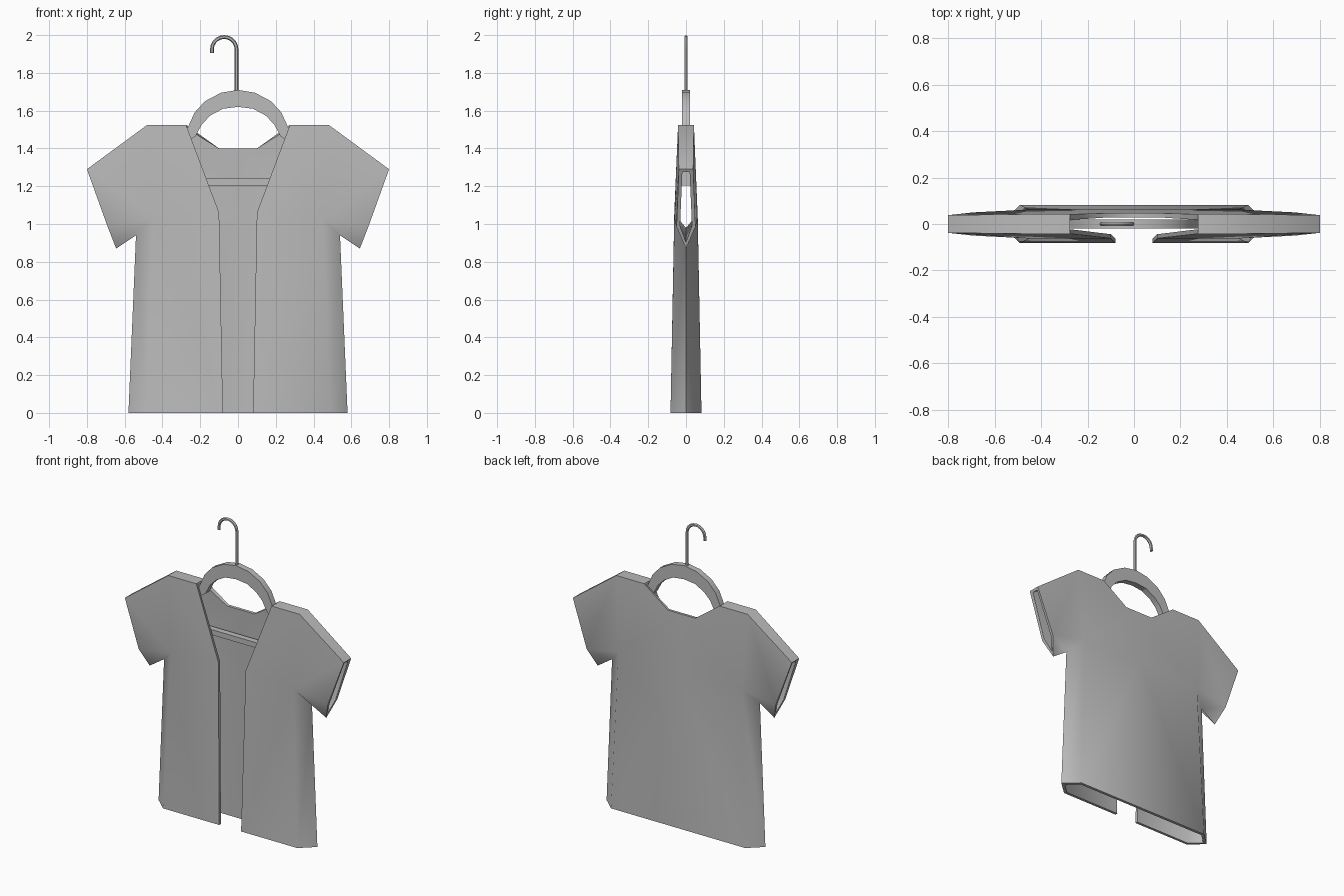
import bpy, bmesh, math

cube = bpy.data.objects.get("Cube")
if cube:
    bpy.data.objects.remove(cube)

grey = bpy.data.materials.new("plain_grey")
grey.use_nodes = True
GREY = (0.5, 0.5, 0.5, 1)
grey.diffuse_color = GREY
grey.node_tree.nodes["Principled BSDF"].inputs["Base Color"].default_value = GREY


def finish(obj, angle):
    """Apply modifiers, colour and shade one part."""
    bpy.ops.object.select_all(action='DESELECT')
    obj.select_set(True)
    bpy.context.view_layer.objects.active = obj
    bpy.ops.object.convert(target='MESH')
    obj.data.materials.clear()
    obj.data.materials.append(grey)
    bpy.ops.object.shade_smooth_by_angle(angle=math.radians(angle))


def make_half(name, bm):
    """Turn a right-hand half into a mirrored object."""
    mesh = bpy.data.meshes.new(name)
    bm.to_mesh(mesh)
    bm.free()
    obj = bpy.data.objects.new(name, mesh)
    bpy.context.collection.objects.link(obj)
    mirror = obj.modifiers.new("mirror", 'MIRROR')
    mirror.merge_threshold = 0.001
    return obj


# Shirt outline: name -> (x, z, half depth)
shared = {
    "hem": (0.49, 0, 0.082), "chest": (0.45, 1.03, 0.062),
    "cuff": (0.69, 0.985, 0.05), "neck": (0.275, 1.525, 0.042),
    "shoulder": (0.48, 1.525, 0.042), "cuff_top": (0.80, 1.29, 0.038),
}
seam = {"hem_side": (0.58, 0), "armpit": (0.54, 0.94), "cuff_tip": (0.645, 0.87)}
front_only = {"open_low": (0.08, 0, 0.082), "open_mid": (0.10, 1.06, 0.062)}
back_only = {"mid_low": (0, 0, 0.082), "mid": (0, 1.04, 0.062),
             "collar_mid": (0, 1.40, 0.047), "collar": (0.10, 1.40, 0.047)}

both_faces = ["hem hem_side armpit chest", "chest armpit cuff_tip cuff",
              "chest cuff cuff_top shoulder"]
front_faces = ["open_low hem chest open_mid", "open_mid chest shoulder neck"]
back_faces = ["mid_low hem chest mid", "mid chest collar collar_mid",
              "chest shoulder neck collar"]

# Shirt shell
bm = bmesh.new()
edge = {k: bm.verts.new((x, 0, z)) for k, (x, z) in seam.items()}
sides = []
for sign, extra, faces in ((-1, front_only, front_faces), (1, back_only, back_faces)):
    v = {k: bm.verts.new((x, sign * d, z))
         for k, (x, z, d) in {**shared, **extra}.items()}
    v.update(edge)
    sides.append(v)
    for names in both_faces + faces:
        ring = [v[n] for n in names.split()]
        bm.faces.new(ring if sign < 0 else ring[::-1])
front, back = sides
for a, b in (("neck", "shoulder"), ("shoulder", "cuff_top")):
    bm.faces.new((front[a], front[b], back[b], back[a]))
shirt = make_half("shirt", bm)
shell = shirt.modifiers.new("cloth", 'SOLIDIFY')
shell.thickness = 0.018
shell.offset = -1
shell.use_even_offset = True
finish(shirt, 60)

# Hanger frame: arched neck, sloping arms and lower bar
outer = [(0, 1.71), (0.09, 1.695), (0.175, 1.65), (0.23, 1.59), (0.275, 1.49),
         (0.52, 1.33), (0.52, 1.205), (0, 1.205)]
inner = [(0, 1.62), (0.08, 1.61), (0.145, 1.575), (0.19, 1.53), (0.225, 1.465),
         (0.46, 1.30), (0.46, 1.24), (0, 1.24)]
bm = bmesh.new()
rows = [[bm.verts.new((x, y, z)) for x, z in loop]
        for y, loop in ((-0.02, outer), (0.02, outer), (0.02, inner), (-0.02, inner))]
for i in range(len(outer) - 1):
    for r in range(4):
        p, q = rows[r], rows[(r + 1) % 4]
        bm.faces.new((p[i], q[i], q[i + 1], p[i + 1]))
bmesh.ops.recalc_face_normals(bm, faces=bm.faces)
finish(make_half("hanger_frame", bm), 20)

# Wire hook
radius, top = 0.065, 1.925
path = [(0, 1.69), (0, top)]
path += [(radius * (math.cos(math.pi * i / 10) - 1), top + radius * math.sin(math.pi * i / 10))
         for i in range(1, 11)]
path.append((-2 * radius, 1.905))
curve = bpy.data.curves.new("hook", 'CURVE')
curve.dimensions = '3D'
curve.bevel_depth = 0.01
curve.bevel_resolution = 1
curve.use_fill_caps = True
spline = curve.splines.new('POLY')
spline.points.add(len(path) - 1)
for point, (x, z) in zip(spline.points, path):
    point.co = (x - 0.008, 0, z, 1)
hook = bpy.data.objects.new("hook", curve)
bpy.context.collection.objects.link(hook)
finish(hook, 50)
